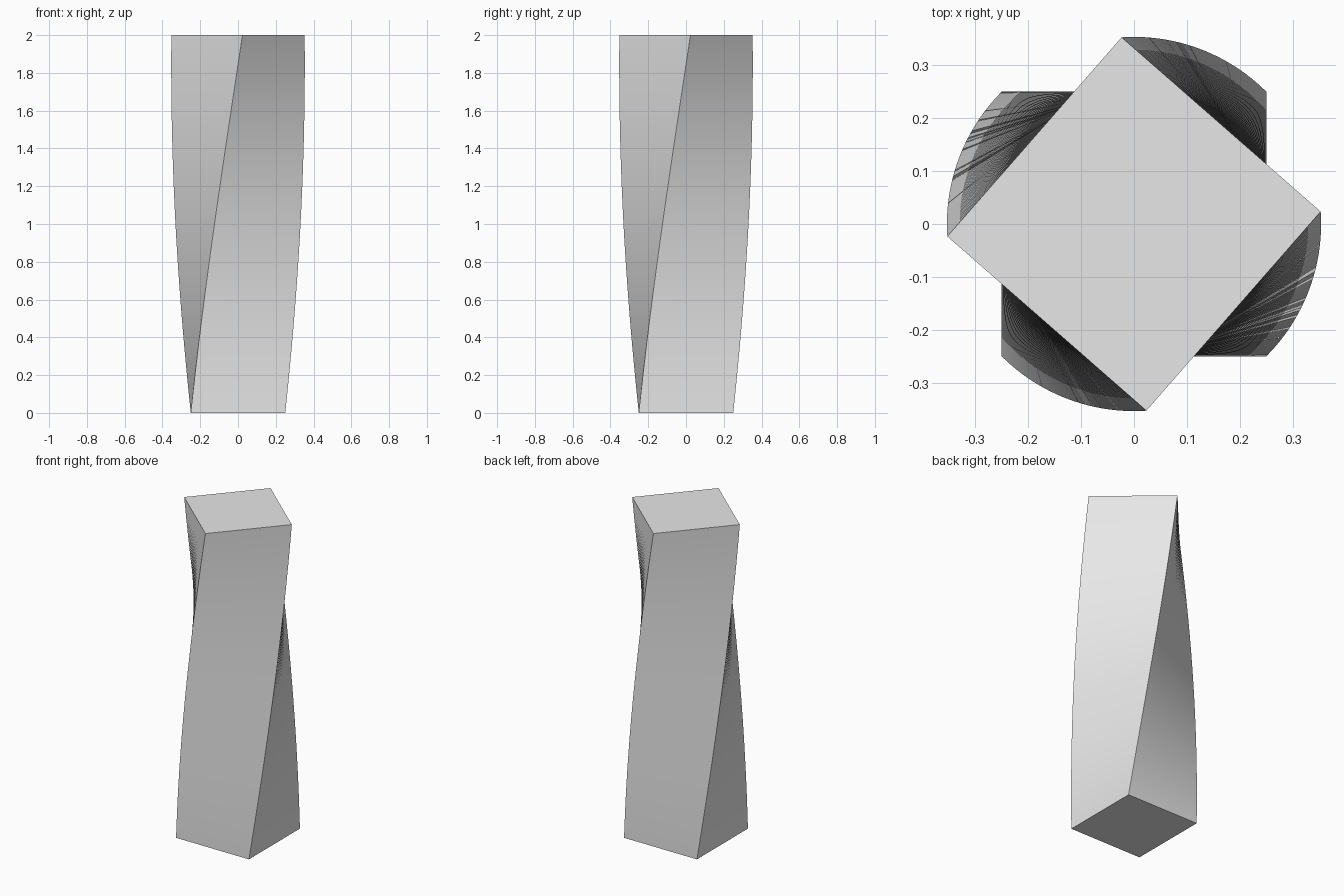
import bpy
import bmesh
from math import radians
from mathutils import Matrix

cube = bpy.data.objects.get("Cube")
if cube:
    bpy.data.objects.remove(cube, do_unlink=True)

HALF_WIDTH = 0.25
HEIGHT = 2.0
TWIST = radians(48.8)
LAYERS = 100

# Plain grey finish
grey = bpy.data.materials.new("light_grey")
grey.use_nodes = True
colour = (0.8, 0.8, 0.8, 1)
grey.diffuse_color = colour
grey.node_tree.nodes["Principled BSDF"].inputs["Base Color"].default_value = colour

# Square base, extruded upward in thin layers that each turn a little
bm = bmesh.new()
h = HALF_WIDTH
base = [bm.verts.new((x, y, 0)) for x, y in ((-h, -h), (h, -h), (h, h), (-h, h))]
bm.faces.new(reversed(base))

step = Matrix.Translation((0, 0, HEIGHT / LAYERS)) @ Matrix.Rotation(TWIST / LAYERS, 4, "Z")
ring = base
for _ in range(LAYERS):
    upper = [bm.verts.new(step @ v.co) for v in ring]
    for i in range(4):
        j = (i + 1) % 4
        bm.faces.new((ring[i], ring[j], upper[j], upper[i]))
    ring = upper
bm.faces.new(ring)

mesh = bpy.data.meshes.new("twisted_column")
bm.to_mesh(mesh)
bm.free()
mesh.materials.append(grey)

column = bpy.data.objects.new("twisted_column", mesh)
bpy.context.collection.objects.link(column)

# Smooth sides with crisp corners
bpy.ops.object.select_all(action="DESELECT")
column.select_set(True)
bpy.context.view_layer.objects.active = column
bpy.ops.object.shade_smooth_by_angle(angle=radians(30))
